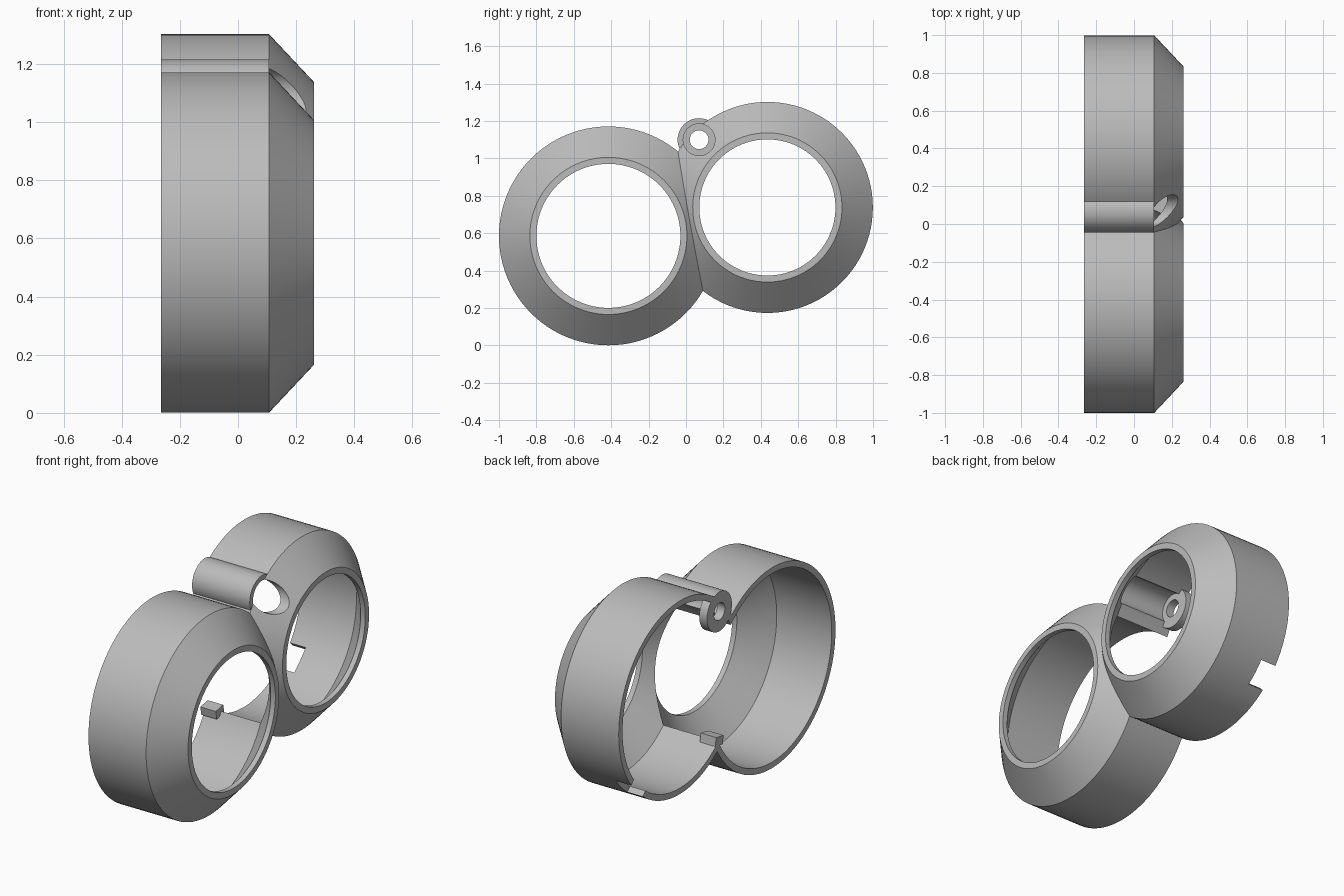
import bpy
import bmesh
from math import cos, sin, pi, radians
from mathutils import Matrix

cube = bpy.data.objects.get("Cube")
if cube:
    bpy.data.objects.remove(cube, do_unlink=True)

# One plain grey plastic
grey = bpy.data.materials.new("grey_plastic")
grey.use_nodes = True
COLOUR = (0.5, 0.5, 0.5, 1)
grey.diffuse_color = COLOUR
grey.node_tree.nodes["Principled BSDF"].inputs["Base Color"].default_value = COLOUR

BACK, SHOULDER, FACE = -0.265, 0.107, 0.262
WALL, CHAMFER = 0.035, 0.165


def make_object(name, bm):
    bmesh.ops.recalc_face_normals(bm, faces=bm.faces)
    mesh = bpy.data.meshes.new(name)
    bm.to_mesh(mesh)
    bm.free()
    mesh.materials.append(grey)
    obj = bpy.data.objects.new(name, mesh)
    bpy.context.collection.objects.link(obj)
    return obj


def lathe(name, centre, profile, sides=96):
    """Solid turned about the x axis from (x, radius) pairs."""
    bm = bmesh.new()
    rings = []
    for x, r in profile:
        rings.append([bm.verts.new((x, centre[0] + r * cos(2 * pi * i / sides),
                                    centre[1] + r * sin(2 * pi * i / sides)))
                      for i in range(sides)])
    for a, b in zip(rings, rings[1:]):
        for i in range(sides):
            j = (i + 1) % sides
            bm.faces.new((a[i], a[j], b[j], b[i]))
    bm.faces.new(rings[0])
    bm.faces.new(rings[-1])
    return make_object(name, bm)


def block(name, location, size, angle):
    bm = bmesh.new()
    matrix = (Matrix.Translation(location) @ Matrix.Rotation(angle, 4, 'X')
              @ Matrix.Diagonal((*size, 1)))
    bmesh.ops.create_cube(bm, size=1, matrix=matrix)
    return make_object(name, bm)


def combine(target, tool, operation):
    mod = target.modifiers.new(operation.lower(), 'BOOLEAN')
    mod.operation = operation
    mod.solver = 'EXACT'
    mod.object = tool
    bpy.context.view_layer.objects.active = target
    bpy.ops.object.modifier_apply(modifier=mod.name)
    bpy.data.objects.remove(tool, do_unlink=True)


def ring_outside(name, centre, radius):
    return lathe(name, centre, [(BACK, radius), (SHOULDER, radius),
                                (FACE, radius - CHAMFER)])


def ring_inside(name, centre, radius):
    hole = radius - CHAMFER - WALL
    return lathe(name, centre, [(BACK - 0.1, radius - WALL), (SHOULDER - 0.017, radius - WALL),
                                (FACE - 0.03, hole), (FACE + 0.1, hole)])


# Two overlapping chamfered rings and the screw boss
LARGE, SMALL, BOSS = (-0.415, 0.586), (0.435, 0.738), (0.07, 1.1)
LARGE_R, SMALL_R, BOSS_R = 0.585, 0.564, 0.115

housing = ring_outside("double_ring_housing", LARGE, LARGE_R)
combine(housing, ring_outside("small_ring", SMALL, SMALL_R), 'UNION')
combine(housing, lathe("screw_boss", BOSS, [(BACK, BOSS_R), (SHOULDER, BOSS_R)], 64), 'UNION')

# Hollow out both rings
combine(housing, ring_inside("large_hollow", LARGE, LARGE_R), 'DIFFERENCE')
combine(housing, ring_inside("small_hollow", SMALL, SMALL_R), 'DIFFERENCE')

# Screw seat at the back of the boss, then its recess and hole
combine(housing, lathe("screw_seat", BOSS, [(BACK, BOSS_R), (BACK + 0.05, BOSS_R)], 64), 'UNION')
combine(housing, lathe("head_recess", BOSS, [(BACK + 0.05, 0.085), (FACE + 0.1, 0.085)], 64), 'DIFFERENCE')
combine(housing, lathe("screw_hole", BOSS, [(BACK - 0.1, 0.05), (FACE, 0.05)], 48), 'DIFFERENCE')

# Small locating tab on the lower ridge where the rings meet
combine(housing, block("ridge_tab", (BACK + 0.05, 0.07, 0.345), (0.1, 0.07, 0.05), radians(10)), 'UNION')

# Locating notch in the back rim of the small ring
slant = radians(-45)
notch_at = (BACK, SMALL[0] + SMALL_R * cos(slant), SMALL[1] + SMALL_R * sin(slant))
combine(housing, block("rim_notch", notch_at, (0.2, 0.2, 0.15), slant), 'DIFFERENCE')

# Smooth curved walls, sharp edges
bpy.ops.object.select_all(action='DESELECT')
housing.select_set(True)
bpy.context.view_layer.objects.active = housing
bpy.ops.object.shade_smooth_by_angle(angle=radians(30))
